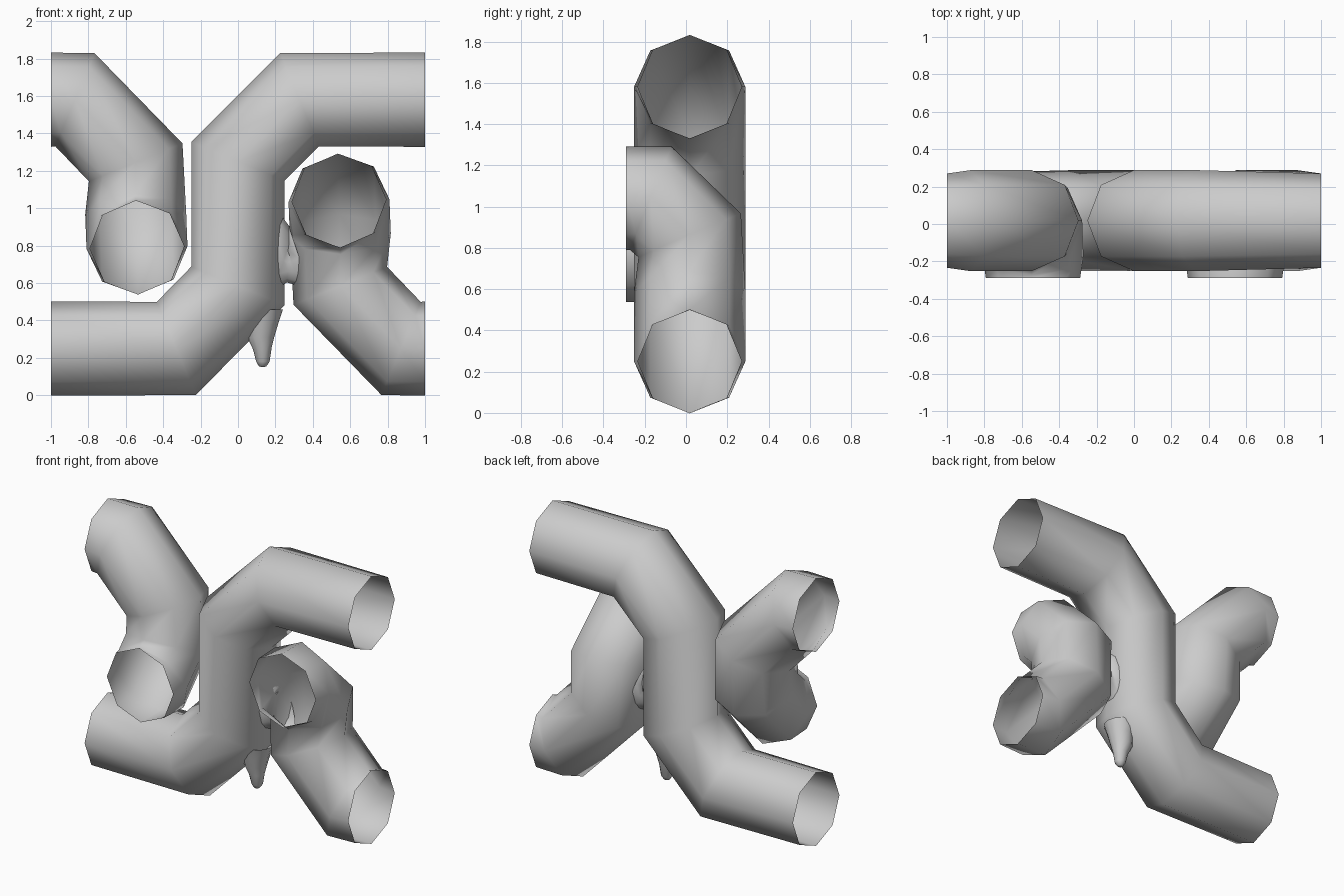
import bpy, bmesh, math
from mathutils import Vector

if "Cube" in bpy.data.objects:
    bpy.data.objects.remove(bpy.data.objects["Cube"])


def tube(name, rings, sides=8, cap_end=False):
    """Loft rings (centre, radius along u, radius along v), mitred at each bend."""
    pts = [Vector(r[0]) for r in rings]
    u = Vector((0, 1, 0))
    bm = bmesh.new()
    loops = []
    for i, (c, ru, rv) in enumerate(rings):
        a = (pts[i] - pts[i - 1]).normalized() if i > 0 else Vector()
        b = (pts[i + 1] - pts[i]).normalized() if i < len(pts) - 1 else Vector()
        n = (a + b).normalized()
        u = (u - n * u.dot(n)).normalized()
        v = n.cross(u)
        loops.append([bm.verts.new(pts[i] + u * ru * math.cos(t) + v * rv * math.sin(t))
                      for t in (2 * math.pi * k / sides for k in range(sides))])
    for p, q in zip(loops, loops[1:]):
        for k in range(sides):
            j = (k + 1) % sides
            bm.faces.new((p[k], p[j], q[j], q[k]))
    if cap_end:
        bm.faces.new(loops[-1])
    for f in bm.faces:
        f.smooth = True
    me = bpy.data.meshes.new(name)
    bm.to_mesh(me)
    bm.free()
    ob = bpy.data.objects.new(name, me)
    bpy.context.collection.objects.link(ob)
    return ob


Y = 0.018          # depth of the pipe centre lines
R, RB = 0.252, 0.27  # radius at open ends and at mitred bends
H = 1.83


def pipe(name, path):
    last = len(path) - 1
    tube(name, [(p, *((R, R) if i in (0, last) else (RB, RB))) for i, p in enumerate(path)])


# Central S-shaped pipe
pipe("central_pipe", [(-1, Y, 0.25), (-0.33, Y, 0.25), (0, Y, 0.585),
                      (0, Y, 1.25), (0.33, Y, 1.58), (1, Y, 1.58)])

# Side pipes: the left one is the right one turned half round about the y axis
side = [(1, Y, 0.25), (0.872, Y, 0.25), (0.547, Y, 0.585),
        (0.547, Y, 0.86), (0.54, -0.17, 1.04), (0.54, -0.29, 1.04)]
pipe("right_pipe", side)
pipe("left_pipe", [(-x, y, H - z) for x, y, z in side])

# Thin web joining the central and right pipes
tube("joining_web", [((0.19, Y, 0.73), 0.10, 0.24), ((0.245, Y, 0.72), 0.085, 0.17),
                     ((0.268, Y, 0.71), 0.07, 0.11), ((0.285, Y, 0.715), 0.08, 0.14),
                     ((0.33, Y, 0.73), 0.10, 0.19)], 14)

# Drip hanging below the lower bend
tube("drip", [((0.13, Y, 0.46), 0.11, 0.11), ((0.128, Y, 0.38), 0.085, 0.085),
              ((0.122, Y, 0.31), 0.072, 0.072), ((0.13, Y, 0.25), 0.05, 0.05),
              ((0.133, Y, 0.18), 0.036, 0.036), ((0.131, Y, 0.155), 0.02, 0.02),
              ((0.131, Y, 0.15), 0.006, 0.006)], 12, True)
